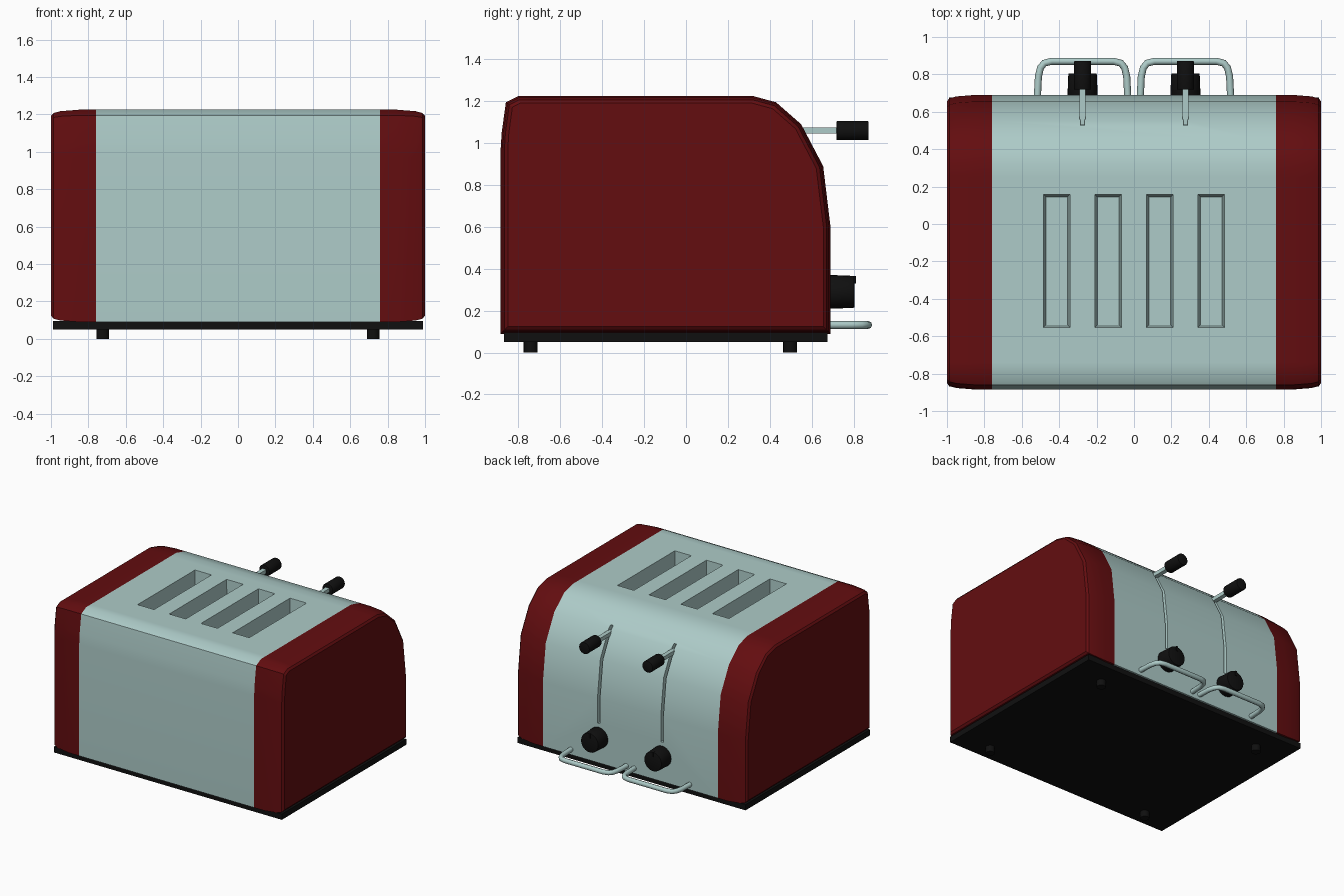
import bpy, bmesh, math
from mathutils import Vector, Matrix

if "Cube" in bpy.data.objects:
    bpy.data.objects.remove(bpy.data.objects["Cube"])


def material(name, rgb, rough=0.5):
    m = bpy.data.materials.new(name)
    m.use_nodes = True
    m.diffuse_color = (*rgb, 1)
    node = m.node_tree.nodes["Principled BSDF"]
    node.inputs["Base Color"].default_value = (*rgb, 1)
    node.inputs["Roughness"].default_value = rough
    return m


STEEL = material("pale steel", (0.42, 0.60, 0.58))
RED = material("dark red", (0.125, 0.004, 0.005))
BLACK = material("black plastic", (0.005, 0.005, 0.005))


def finish(name, bm, mat, angle=None):
    bmesh.ops.recalc_face_normals(bm, faces=bm.faces)
    me = bpy.data.meshes.new(name)
    bm.to_mesh(me)
    bm.free()
    ob = bpy.data.objects.new(name, me)
    bpy.context.collection.objects.link(ob)
    if mat:
        me.materials.append(mat)
    if angle:
        smooth(ob, angle)
    return ob


def smooth(ob, angle):
    bpy.ops.object.select_all(action="DESELECT")
    ob.select_set(True)
    bpy.context.view_layer.objects.active = ob
    bpy.ops.object.shade_smooth_by_angle(angle=math.radians(angle))


def box(name, lo, hi, mat, taper=0.0):
    """Box between two corners; taper narrows the lower face."""
    bm = bmesh.new()
    bmesh.ops.create_cube(bm, size=1)
    lo, hi = Vector(lo), Vector(hi)
    for v in bm.verts:
        low = v.co.z < 0
        v.co = (lo + hi) / 2 + v.co * (hi - lo)
        if low and taper:
            v.co.x += taper if v.co.x < (lo.x + hi.x) / 2 else -taper
            v.co.y += taper if v.co.y < (lo.y + hi.y) / 2 else -taper
    return finish(name, bm, mat)


def rod(name, start, end, r1, r2, mat, sides=24, bevel=0.0):
    """Cylinder or cone between two points."""
    a, b = Vector(start), Vector(end)
    bm = bmesh.new()
    turn = (b - a).to_track_quat("Z", "Y").to_matrix().to_4x4()
    bmesh.ops.create_cone(bm, cap_ends=True, segments=sides, radius1=r1, radius2=r2,
                          depth=(b - a).length, matrix=Matrix.Translation((a + b) / 2) @ turn)
    if bevel:
        rims = [e for e in bm.edges if any(len(f.verts) > 4 for f in e.link_faces)]
        bmesh.ops.bevel(bm, geom=rims, offset=bevel, segments=2, affect="EDGES", profile=0.5)
    return finish(name, bm, mat, 35)


# Side outline of the shell as (y, z)
OUTLINE = [(-.885, .09), (-.885, .97), (-.88, 1.05), (-.86, 1.195), (-.80, 1.225),
           (-.74, 1.225), (.25, 1.225), (.32, 1.225), (.43, 1.195), (.55, 1.09),
           (.655, .89), (.69, .6), (.69, .09)]


def inset(points, d):
    """Shrink a closed outline by distance d with mitred corners."""
    out, n = [], len(points)
    for i in range(n):
        p, q, r = (Vector(points[(i + k) % n]) for k in (-1, 0, 1))
        u, v = (q - p).normalized(), (r - q).normalized()
        nu, nv = Vector((u.y, -u.x)), Vector((v.y, -v.x))
        out.append(q + (nu + nv) * d / (1 + nu.dot(nv)))
    return out


def loft(name, rings, mat, angle):
    """Skin the outline across (x, inset) stations."""
    bm = bmesh.new()
    loops = [[bm.verts.new((x, p[0], p[1])) for p in inset(OUTLINE, d)] for x, d in rings]
    n = len(OUTLINE)
    for a, b in zip(loops, loops[1:]):
        for i in range(n):
            j = (i + 1) % n
            bm.faces.new((a[i], a[j], b[j], b[i]))
    bm.faces.new(loops[0])
    bm.faces.new(loops[-1])
    return finish(name, bm, mat, angle)


# Steel shell with bread slots and lever grooves cut out
shell = loft("steel_shell", [(-.76, 0), (.76, 0)], STEEL, None)
cutters = [box("slot_cutter", (x - .078, -.56, .85), (x + .078, .165, 1.4), None, .02)
           for x in (-.413, -.138, .138, .413)]
cutters += [box("groove_cutter", (x - .011, .46, .40), (x + .011, .9, 1.11), None)
            for x in (-.275, .275)]
bpy.context.view_layer.objects.active = shell
for c in cutters:
    mod = shell.modifiers.new("cut", "BOOLEAN")
    mod.operation, mod.object, mod.solver = "DIFFERENCE", c, "EXACT"
    bpy.ops.object.modifier_apply(modifier=mod.name)
for c in cutters:
    bpy.data.objects.remove(c)
shell.data.materials.clear()
shell.data.materials.append(STEEL)
smooth(shell, 32)

# Base plate
box("base_plate", (-.99, -.87, .05), (.99, .675, .095), BLACK)

for side, s in (("left", 1), ("right", -1)):
    # Red end cap with a softened outer rim
    loft(side + "_end_cap", [(s * x, d) for x, d in
         ((.76, 0), (.85, 0), (.95, .008), (.987, .018), (1.0, .034))], RED, 32)

    # Feet
    for place, y in (("front", -.742), ("back", .497)):
        rod(f"{side}_{place}_foot", (s * .723, y, 0), (s * .723, y, .06), .033, .033, BLACK, 16)

    # Lever arm and grip
    x = s * .275
    box(side + "_lever_arm", (x - .017, .53, 1.045), (x + .017, .74, 1.075), STEEL)
    rod(side + "_lever_grip", (x, .718, 1.06), (x, .872, 1.06), .046, .046, BLACK, 24, .006)

    # Browning knob with a pointer ridge
    rod(side + "_knob", (x, .68, .29), (x, .805, .29), .081, .076, BLACK, 24, .006)
    box(side + "_knob_pointer", (x - .008, .70, .33), (x + .008, .811, .366), BLACK)

    # Crumb tray pull made of bent wire
    cu = bpy.data.curves.new(side + "_tray_pull", "CURVE")
    cu.dimensions, cu.bevel_depth, cu.bevel_resolution = "3D", .019, 2
    cu.use_fill_caps = True
    half = [(.242, .67), (.236, .79), (.225, .835), (.205, .86), (.165, .87)]
    path = [(-a, b) for a, b in half] + half[::-1]
    sp = cu.splines.new("POLY")
    sp.points.add(len(path) - 1)
    for pt, (a, b) in zip(sp.points, path):
        pt.co = (x + a, b, .132, 1)
    pull = bpy.data.objects.new(side + "_tray_pull", cu)
    bpy.context.collection.objects.link(pull)
    cu.materials.append(STEEL)
